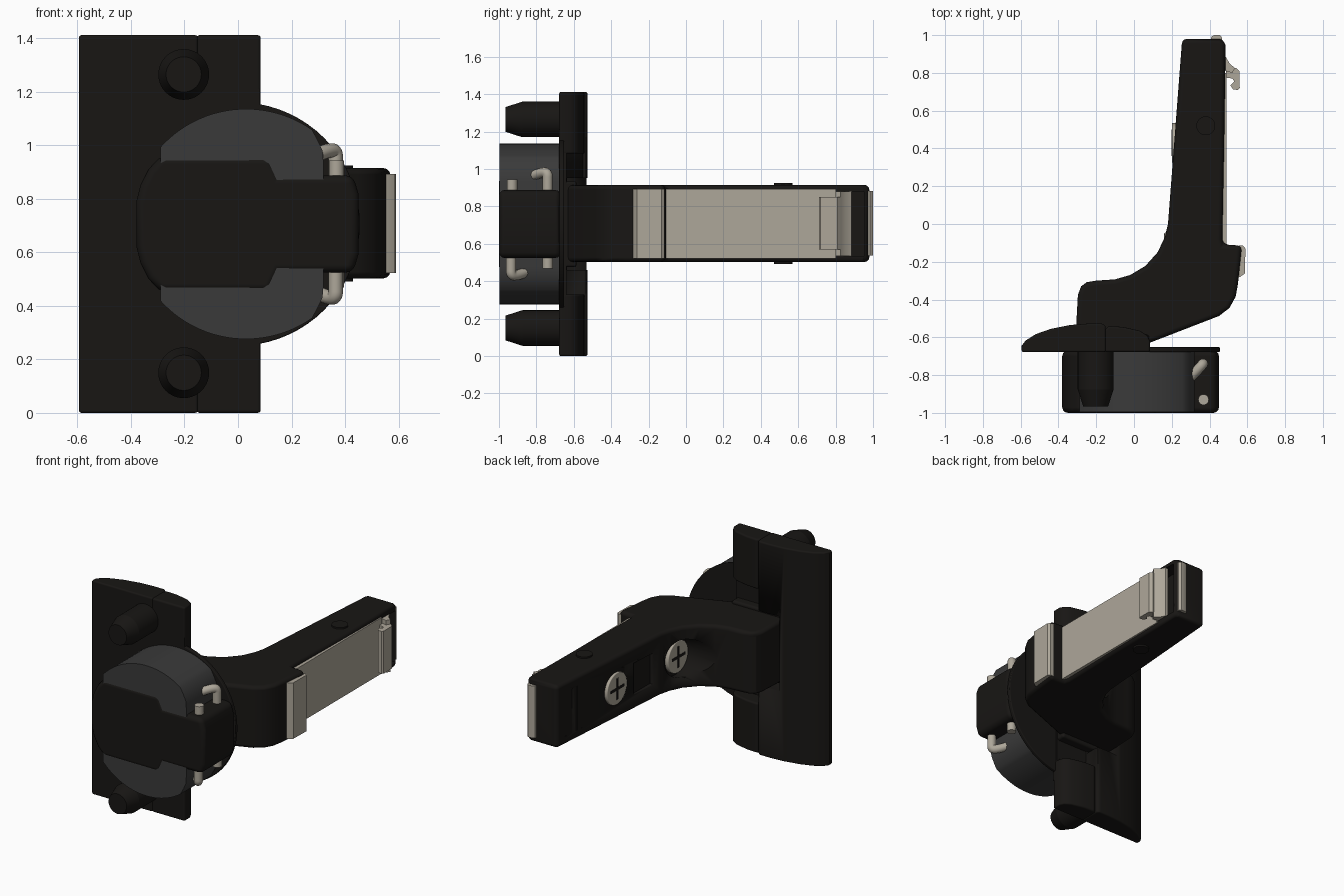
import bpy, bmesh, math
from math import sin, cos, radians
from mathutils import Matrix, Vector

if "Cube" in bpy.data.objects:
    bpy.data.objects.remove(bpy.data.objects["Cube"])

ZC = 0.706  # mirror height of the hinge


def mat(name, r, g, b):
    m = bpy.data.materials.new(name)
    m.diffuse_color = (r, g, b, 1)
    m.use_nodes = True
    m.node_tree.nodes["Principled BSDF"].inputs["Base Color"].default_value = m.diffuse_color
    return m


BLACK = mat("black_plastic", 0.009, 0.008, 0.007)
GREY = mat("dark_grey", 0.042, 0.042, 0.042)
BONE = mat("nickel", 0.42, 0.385, 0.32)


def finish(name, bm, m, bevel=0, seg=3, cutters=()):
    bmesh.ops.recalc_face_normals(bm, faces=bm.faces)
    me = bpy.data.meshes.new(name)
    bm.to_mesh(me)
    bm.free()
    o = bpy.data.objects.new(name, me)
    bpy.context.collection.objects.link(o)
    me.materials.append(m)
    me.shade_smooth()
    me.set_sharp_from_angle(angle=radians(32))
    if bevel:
        b = o.modifiers.new("bevel", 'BEVEL')
        b.width, b.segments = bevel, seg
        b.limit_method, b.angle_limit = 'ANGLE', radians(40)
        b.harden_normals = True
    for c in cutters:
        d = o.modifiers.new("cut", 'BOOLEAN')
        d.operation, d.object, d.solver = 'DIFFERENCE', c, 'EXACT'
        c.hide_render = True
        c.hide_viewport = True
    return o


def prism(name, pts, a, b, m, axis='Z', **kw):
    """Extrude a profile: xy along z, or xz along y."""
    bm = bmesh.new()
    to3 = (lambda p, t: (p[0], p[1], t)) if axis == 'Z' else (lambda p, t: (p[0], t, p[1]))
    lo = [bm.verts.new(to3(p, a)) for p in pts]
    hi = [bm.verts.new(to3(p, b)) for p in pts]
    bm.faces.new(lo)
    bm.faces.new(hi)
    n = len(pts)
    for i in range(n):
        bm.faces.new((lo[i], lo[(i + 1) % n], hi[(i + 1) % n], hi[i]))
    return finish(name, bm, m, **kw)


def box(name, x0, x1, y0, y1, z0, z1, m, **kw):
    return prism(name, [(x0, y0), (x1, y0), (x1, y1), (x0, y1)], z0, z1, m, **kw)


def rod(name, p, q, r, m, r2=None, n=40, **kw):
    p, q = Vector(p), Vector(q)
    d = q - p
    bm = bmesh.new()
    M = Matrix.Translation((p + q) / 2) @ d.to_track_quat('Z', 'Y').to_matrix().to_4x4()
    bmesh.ops.create_cone(bm, cap_ends=True, segments=n, radius1=r,
                          radius2=r if r2 is None else r2, depth=d.length, matrix=M)
    return finish(name, bm, m, **kw)


def arc(cx, cz, r, a0, a1, n):
    return [(cx + r * cos(radians(a0 + (a1 - a0) * i / n)),
             cz + r * sin(radians(a0 + (a1 - a0) * i / n))) for i in range(n + 1)]


def sym(pts):
    """Mirror an upper xz half profile about the hinge centre."""
    return pts + [(x, 2 * ZC - z) for x, z in reversed(pts)]


# domed cover plate: left shell with its middle cleared for the arm
gap = box("plate_cutter", -0.31, 0.3, -0.635, -0.4, 0.46, 0.952, BLACK)
prism("cover_plate", [(-0.595, -0.678), (-0.595, -0.645), (-0.575, -0.618), (-0.52, -0.583),
      (-0.44, -0.555), (-0.34, -0.535), (-0.24, -0.527), (-0.165, -0.527),
      (-0.15, -0.54), (-0.15, -0.678)], 0.0, 1.412, BLACK, bevel=0.012, cutters=[gap])

# right ends of the plate, beyond the seam, top and bottom
for nm, z0, z1 in (("lower", 0.0, 0.33), ("upper", 1.082, 1.412)):
    prism("plate_end_" + nm, [(-0.155, -0.678), (-0.155, -0.56), (-0.135, -0.54), (-0.06, -0.545),
          (0.03, -0.565), (0.07, -0.59), (0.085, -0.62), (0.085, -0.678)], z0, z1, BLACK, bevel=0.012)
box("plate_base", -0.5, 0.083, -0.678, -0.64, 0.2, 1.21, BLACK)

# round flange of the cup
prism("cup_flange", arc(0.0, ZC, 0.455, 0, 360, 72)[:-1], -0.678, -0.652, BLACK, 'Y', bevel=0.006)

# grey cup
prism("cup", sym(arc(0.03, ZC, 0.43, 138, 55, 24) + [(0.3, 1.015), (0.316, 0.98), (0.32, 0.93)]),
      -0.996, -0.67, GREY, 'Y')

# black core running across the cup
prism("cup_core", sym([(-0.38, 0.79), (-0.365, 0.85), (-0.335, 0.91), (-0.29, 0.96), (0.12, 0.96),
      (0.155, 0.888), (0.43, 0.888), (0.45, 0.82)]), -1.0, -0.67, BLACK, 'Y', bevel=0.03)

# fixing dowels
for nm, z in (("lower", 0.15), ("upper", 1.265)):
    rod("dowel_" + nm, (-0.203, -0.67, z), (-0.203, -0.875, z), 0.095, BLACK)
    rod("dowel_tip_" + nm, (-0.203, -0.875, z), (-0.203, -0.966, z), 0.095, BLACK, r2=0.066)


# spring wire hooks and pivot pins
def hook(name, pts, r):
    cu = bpy.data.curves.new(name, 'CURVE')
    cu.dimensions = '3D'
    cu.bevel_depth, cu.bevel_resolution, cu.use_fill_caps = r, 4, True
    s = cu.splines.new('NURBS')
    s.points.add(len(pts) - 1)
    for p, c in zip(s.points, pts):
        p.co = (*c, 1)
    s.use_endpoint_u, s.order_u = True, 3
    cu.materials.append(BONE)
    bpy.context.collection.objects.link(bpy.data.objects.new(name, cu))


for nm, sg, yh, ye, yp in (("upper", 1, -0.74, -0.81, -0.93), ("lower", -1, -0.935, -0.865, -0.74)):
    hook("spring_hook_" + nm, [(0.365, yh, ZC + sg * 0.17), (0.365, yh, ZC + sg * 0.23),
         (0.365, yh, ZC + sg * 0.275), (0.335, (yh + ye) / 2, ZC + sg * 0.275),
         (0.3, ye, ZC + sg * 0.26)], 0.027)
    rod("pivot_pin_" + nm, (0.368, yp, ZC + sg * 0.17), (0.368, yp, ZC + sg * 0.237), 0.028, BONE, n=24)

# arm: bent profile with screw hole, slot, end grooves and front pocket
cuts = [rod("screw_hole_cutter", (-0.3, -0.15, ZC), (0.185, -0.15, ZC), 0.125, BLACK),
        box("slot_cutter", 0.1, 0.215, 0.07, 0.26, 0.6, 0.81, BLACK),
        box("end_pocket_cutter", 0.4, 0.6, 0.79, 0.955, 0.535, 0.877, BLACK)]
cuts += [box("groove_cutter", 0.1, 0.235 + 0.08 * (y - 0.7), y, y + 0.02, 0.56, 0.85, BLACK)
         for y in (0.74, 0.79, 0.84, 0.89)]
prism("arm", [(0.255, 0.98), (0.455, 0.98), (0.478, 0.97), (0.485, 0.945), (0.478, 0.45), (0.468, -0.08),
      (0.475, -0.108), (0.572, -0.115), (0.565, -0.18), (0.55, -0.32), (0.538, -0.385), (0.505, -0.445),
      (0.45, -0.487), (0.08, -0.63), (0.02, -0.67), (-0.305, -0.67), (-0.305, -0.52), (-0.297, -0.375),
      (-0.28, -0.33), (-0.25, -0.308), (-0.2, -0.3), (-0.1, -0.293), (-0.02, -0.27), (0.06, -0.222),
      (0.125, -0.15), (0.163, -0.07), (0.18, 0.0)], 0.503, 0.915, BLACK, bevel=0.03, cutters=cuts)
rod("arm_rivet", (0.38, 0.52, 0.492), (0.38, 0.52, 0.925), 0.05, BLACK)
box("arm_root", -0.3, 0.08, -0.67, -0.585, 0.475, 0.935, BLACK, bevel=0.015)

# metal insert: face plate, bent lip, latch clip and end lip
box("face_plate", 0.45, 0.49, -0.108, 0.8, 0.522, 0.892, BONE)
prism("front_lip", [(0.548, -0.285), (0.562, -0.28), (0.587, -0.262), (0.59, -0.13), (0.578, -0.115),
      (0.555, -0.115)], 0.522, 0.892, BONE)
prism("latch_curve", [(0.47, 0.885), (0.487, 0.885), (0.505, 0.85), (0.535, 0.825), (0.52, 0.8),
      (0.49, 0.808), (0.475, 0.82)], 0.535, 0.88, BONE)
prism("latch_clip", [(0.487, 0.825), (0.54, 0.827), (0.558, 0.81), (0.56, 0.72), (0.55, 0.71),
      (0.525, 0.712), (0.51, 0.735), (0.53, 0.755), (0.522, 0.77), (0.487, 0.775)], 0.57, 0.85, BONE)
prism("end_lip", [(0.405, 0.97), (0.41, 0.992), (0.425, 1.0), (0.455, 1.0), (0.467, 0.985),
      (0.465, 0.96)], 0.538, 0.882, BONE)

# cross-head screws on the back of the arm
for nm, y, x in (("outer", 0.43, 0.2), ("inner", -0.15, 0.16)):
    rod("screw_" + nm, (x + 0.06, y, ZC), (x, y, ZC), 0.105, BONE, bevel=0.006, seg=2)
    box("screw_slot_a_" + nm, x - 0.002, x + 0.02, y - 0.07, y + 0.07, ZC - 0.009, ZC + 0.009, BLACK)
    box("screw_slot_b_" + nm, x - 0.002, x + 0.02, y - 0.009, y + 0.009, ZC - 0.07, ZC + 0.07, BLACK)
